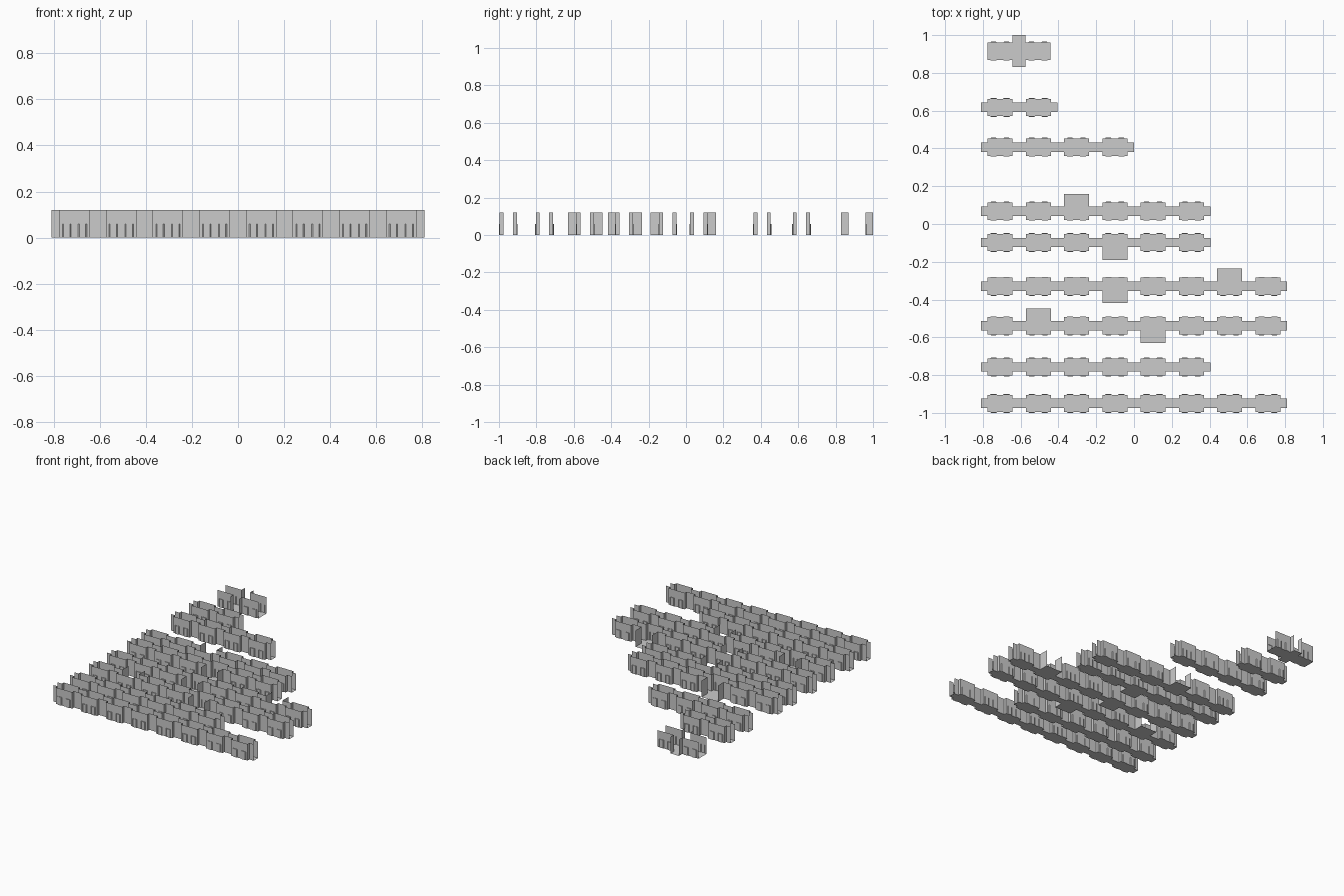
import bpy, bmesh

if "Cube" in bpy.data.objects:
    bpy.data.objects.remove(bpy.data.objects["Cube"])

H = 0.12        # wall height
PITCH = 0.2025  # tile length
LEFT = -0.81    # left end of every strip
ROOM0, ROOM1 = 0.035, 0.167   # room start / end inside a tile
NECK, ROOM, NICHE = 0.025, 0.046, 0.05
NICHE_H = 0.06


def quad(bm, *pts):
    bm.faces.new([bm.verts.new(p) for p in pts])


def wall(bm, a, b, z0=0.0, z1=H):
    quad(bm, (*a, z0), (*b, z0), (*b, z1), (*a, z1))


def floor(bm, x0, x1, y0, y1, z=0.0):
    quad(bm, (x0, y0, z), (x1, y0, z), (x1, y1, z), (x0, y1, z))


def room_side(bm, x0, x1, cy, s):
    """Long room wall with two shallow half-height niches."""
    y, yo = cy + s * ROOM, cy + s * NICHE
    w = x1 - x0
    niches = [(x0 + 0.1 * w, x0 + 0.38 * w), (x0 + 0.62 * w, x0 + 0.9 * w)]
    wall(bm, (x0, y), (x1, y), NICHE_H, H)
    for a, b in ((x0, niches[0][0]), (niches[0][1], niches[1][0]), (niches[1][1], x1)):
        wall(bm, (a, y), (b, y), 0, NICHE_H)
    for a, b in niches:
        c, d = a + 0.005, b - 0.005
        for p, q in (((a, y), (c, yo)), ((c, yo), (d, yo)), ((d, yo), (b, y))):
            wall(bm, p, q, 0, NICHE_H)
        for z in (0, NICHE_H):
            quad(bm, (a, y, z), (b, y, z), (d, yo, z), (c, yo, z))


def finish(bm, name):
    bmesh.ops.remove_doubles(bm, verts=bm.verts, dist=0.0001)
    bmesh.ops.recalc_face_normals(bm, faces=bm.faces)
    me = bpy.data.meshes.new(name)
    bm.to_mesh(me)
    bm.free()
    bpy.context.collection.objects.link(bpy.data.objects.new(name, me))


def strip(name, cy, tiles, exits):
    """Open-topped channel of wide rooms joined by necks; exits = {(tile, side): y}."""
    bm = bmesh.new()
    for i in range(tiles):
        t = LEFT + i * PITCH
        x0, x1, x2 = t + ROOM0, t + ROOM1, t + PITCH
        floor(bm, t, x0, cy - NECK, cy + NECK)
        floor(bm, x1, x2, cy - NECK, cy + NECK)
        floor(bm, x0, x1, cy - ROOM, cy + ROOM)
        for s in (-1, 1):
            n, r = cy + s * NECK, cy + s * ROOM
            wall(bm, (t, n), (x0, n))
            wall(bm, (x1, n), (x2, n))
            end = exits.get((i, s))
            if end is None:
                room_side(bm, x0, x1, cy, s)
                end = r
            else:
                floor(bm, x0, x1, r, end)
            wall(bm, (x0, n), (x0, end))
            wall(bm, (x1, n), (x1, end))
    finish(bm, name)


# Straight strips and strips with side exits
strip("short_channel", 0.617, 2, {})
strip("medium_channel", 0.407, 4, {})
strip("back_exit_channel", 0.068, 6, {(2, 1): 0.16})
strip("front_exit_channel", -0.098, 6, {(3, -1): -0.19})
strip("double_exit_channel_a", -0.33, 8, {(3, -1): -0.418, (6, 1): -0.235})
strip("double_exit_channel_b", -0.539, 8, {(1, 1): -0.447, (4, -1): -0.63})
strip("long_channel", -0.757, 6, {})
strip("longest_channel", -0.95, 8, {})

# Crossing: two rooms with open ends joined by a corridor running front to back
bm = bmesh.new()
cy, a, b, c, d = 0.915, -0.775, -0.643, -0.575, -0.443
for x0, x1 in ((a, b), (c, d)):
    floor(bm, x0, x1, cy - ROOM, cy + ROOM)
    for s in (-1, 1):
        room_side(bm, x0, x1, cy, s)
floor(bm, b, c, cy - 0.085, cy + 0.085)
for x in (b, c):
    for s in (-1, 1):
        wall(bm, (x, cy + s * ROOM), (x, cy + s * 0.085))
finish(bm, "crossing_channel")
